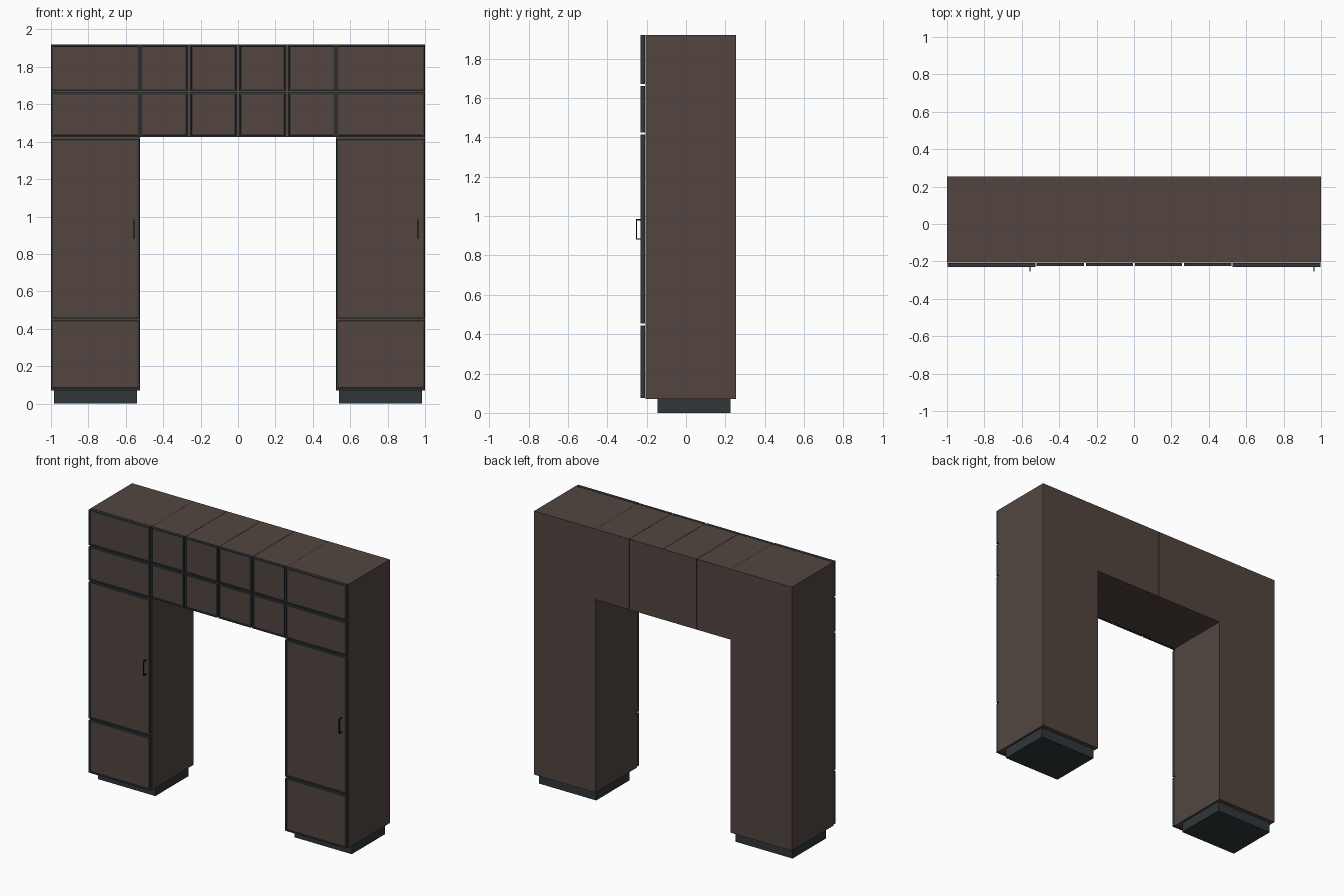
import bpy, bmesh
from mathutils import Vector

if "Cube" in bpy.data.objects:
    bpy.data.objects.remove(bpy.data.objects["Cube"])


def material(name, rgb):
    m = bpy.data.materials.new(name)
    m.diffuse_color = (*rgb, 1)
    m.use_nodes = True
    m.node_tree.nodes["Principled BSDF"].inputs["Base Color"].default_value = m.diffuse_color
    return m


BROWN = material("brown_wood", (0.085, 0.06, 0.051))
DARK = material("dark_trim", (0.03, 0.038, 0.041))
BLACK = material("black_metal", (0.006, 0.007, 0.008))


def box_bm(bm, x, y, z):
    verts = bmesh.ops.create_cube(bm, size=1)["verts"]
    for v in verts:
        v.co = Vector([(a[0] + a[1]) / 2 + c * (a[1] - a[0])
                       for a, c in zip((x, y, z), v.co)])


def finish(name, bm, mats):
    me = bpy.data.meshes.new(name)
    bm.normal_update()
    bm.to_mesh(me)
    bm.free()
    for m in mats:
        me.materials.append(m)
    ob = bpy.data.objects.new(name, me)
    bpy.context.collection.objects.link(ob)
    return ob


def box(name, x, y, z, mat):
    bm = bmesh.new()
    box_bm(bm, x, y, z)
    return finish(name, bm, [mat])


def framed_front(name, x, y, z):
    """Dark frame with a recessed brown panel."""
    bm = bmesh.new()
    box_bm(bm, x, y, z)
    bm.normal_update()
    front = min(bm.faces, key=lambda f: f.calc_center_median().y)
    bmesh.ops.inset_region(bm, faces=[front], thickness=0.013)
    bmesh.ops.inset_region(bm, faces=[front], thickness=0.001, depth=-0.006)
    front.material_index = 1
    return finish(name, bm, [DARK, BROWN])


def handle(name, x):
    """Square bow handle: two posts and a grip."""
    bm = bmesh.new()
    w = 0.003
    box_bm(bm, (x - w, x + w), (-0.255, -0.249), (0.88, 0.985))
    for z in (0.88, 0.979):
        box_bm(bm, (x - w, x + w), (-0.249, -0.222), (z, z + 0.006))
    return finish(name, bm, [BLACK])


BACK, FACE, TOP, BRIDGE = 0.255, -0.205, 1.92, 1.425
INNER = 0.525

# towers: carcass, plinth, drawer, door
for side, a, b in (("left", -1, -INNER), ("right", INNER, 1)):
    box(side + "_tower", (a, b), (FACE, BACK), (0.07, TOP), BROWN)
    box(side + "_plinth", (a + 0.015, b - 0.015), (-0.145, 0.225), (0, 0.07), DARK)
    fx, fy = (a + 0.002, b - 0.002), (-0.23, -0.208)
    rows = (("drawer", 0.075, 0.445), ("door", 0.455, 1.415),
            ("lower_flap", 1.425, 1.662), ("upper_flap", 1.672, TOP))
    for part, z0, z1 in rows:
        framed_front(f"{side}_{part}", fx, fy, (z0, z1))
handle("left_handle", -0.557)
handle("right_handle", 0.963)

# bridge: four cabinets, each with two stacked fronts
edges = (-INNER, -0.262, 0, 0.262, INNER)
for i, (a, b) in enumerate(zip(edges, edges[1:])):
    a, b = a + 0.001, b - 0.001
    box(f"bridge_cabinet_{i}", (a, b), (FACE, BACK), (BRIDGE, TOP), BROWN)
    for part, z0, z1 in (("lower", BRIDGE, 1.662), ("upper", 1.672, TOP)):
        framed_front(f"bridge_{part}_front_{i}", (a + 0.004, b - 0.004),
                     (-0.225, -0.208), (z0, z1))
